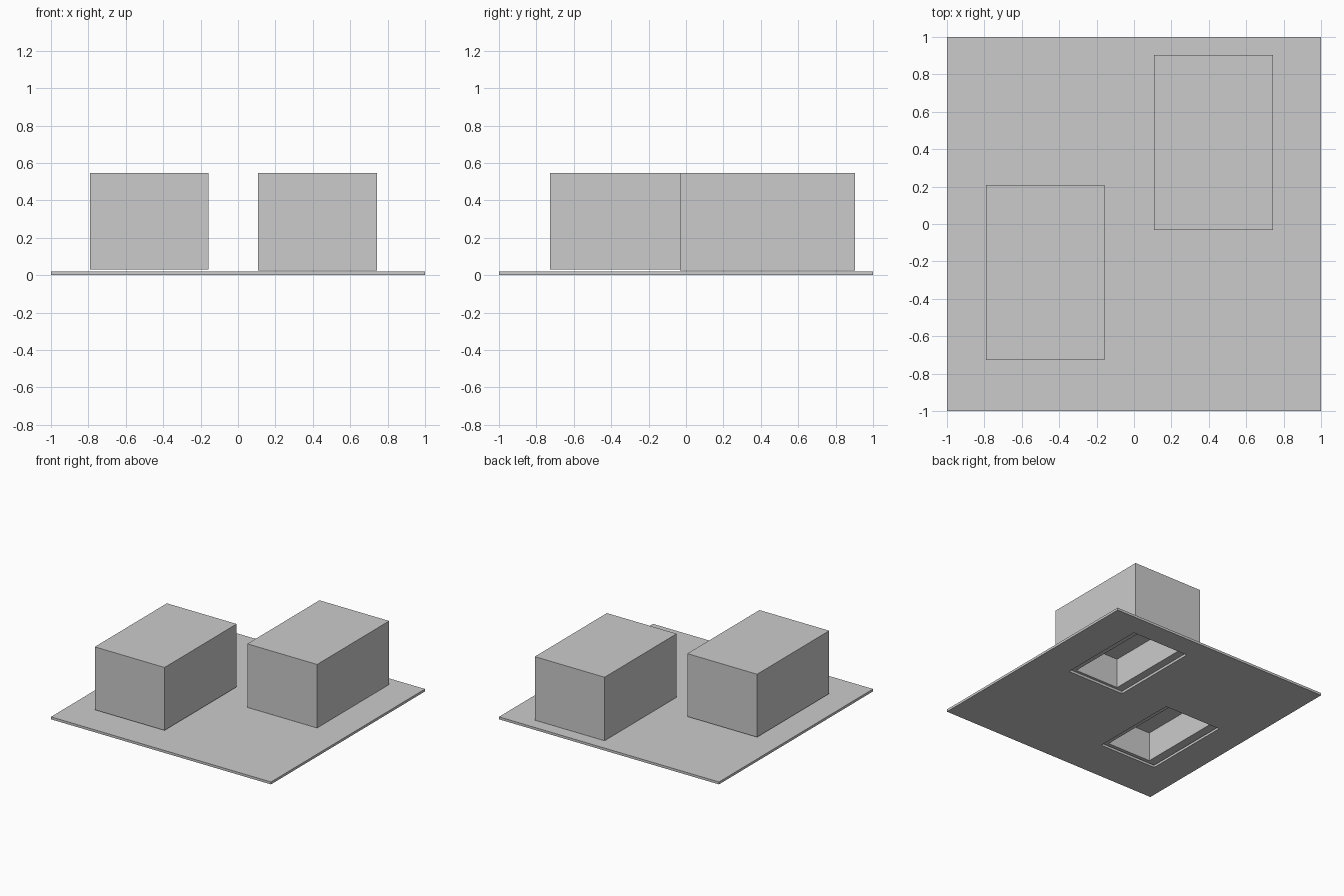
import bpy

if "Cube" in bpy.data.objects:
    bpy.data.objects.remove(bpy.data.objects["Cube"])


def box(name, centre, half, z0, z1):
    """Axis-aligned box from its plan centre, half sizes and height range."""
    bpy.ops.mesh.primitive_cube_add(size=1, location=(centre[0], centre[1], (z0 + z1) / 2))
    ob = bpy.context.object
    ob.name = name
    ob.scale = (half[0] * 2, half[1] * 2, z1 - z0)
    bpy.ops.object.transform_apply(location=False, rotation=False, scale=True)
    return ob


def cut(target, cutter):
    """Subtract the cutter, then remove it."""
    mod = target.modifiers.new("cut", 'BOOLEAN')
    mod.operation = 'DIFFERENCE'
    mod.solver = 'EXACT'
    mod.object = cutter
    bpy.context.view_layer.objects.active = target
    bpy.ops.object.modifier_apply(modifier=mod.name)
    bpy.data.objects.remove(cutter)


# Thin square base plate
plate = box("base_plate", (0, 0), (1, 1), 0, 0.02)

blocks = [("left_block", (-0.475, -0.26), 0.03),
          ("right_block", (0.425, 0.435), 0.025)]

for name, centre, bottom in blocks:
    # Block floating just above the plate, recessed from below
    block = box(name, centre, (0.317, 0.468), bottom, 0.547)
    cut(block, box("recess_cutter", centre, (0.20, 0.365), -0.1, 0.27))
    # Matching opening through the plate
    cut(plate, box("opening_cutter", centre, (0.26, 0.38), -0.1, 0.1))
